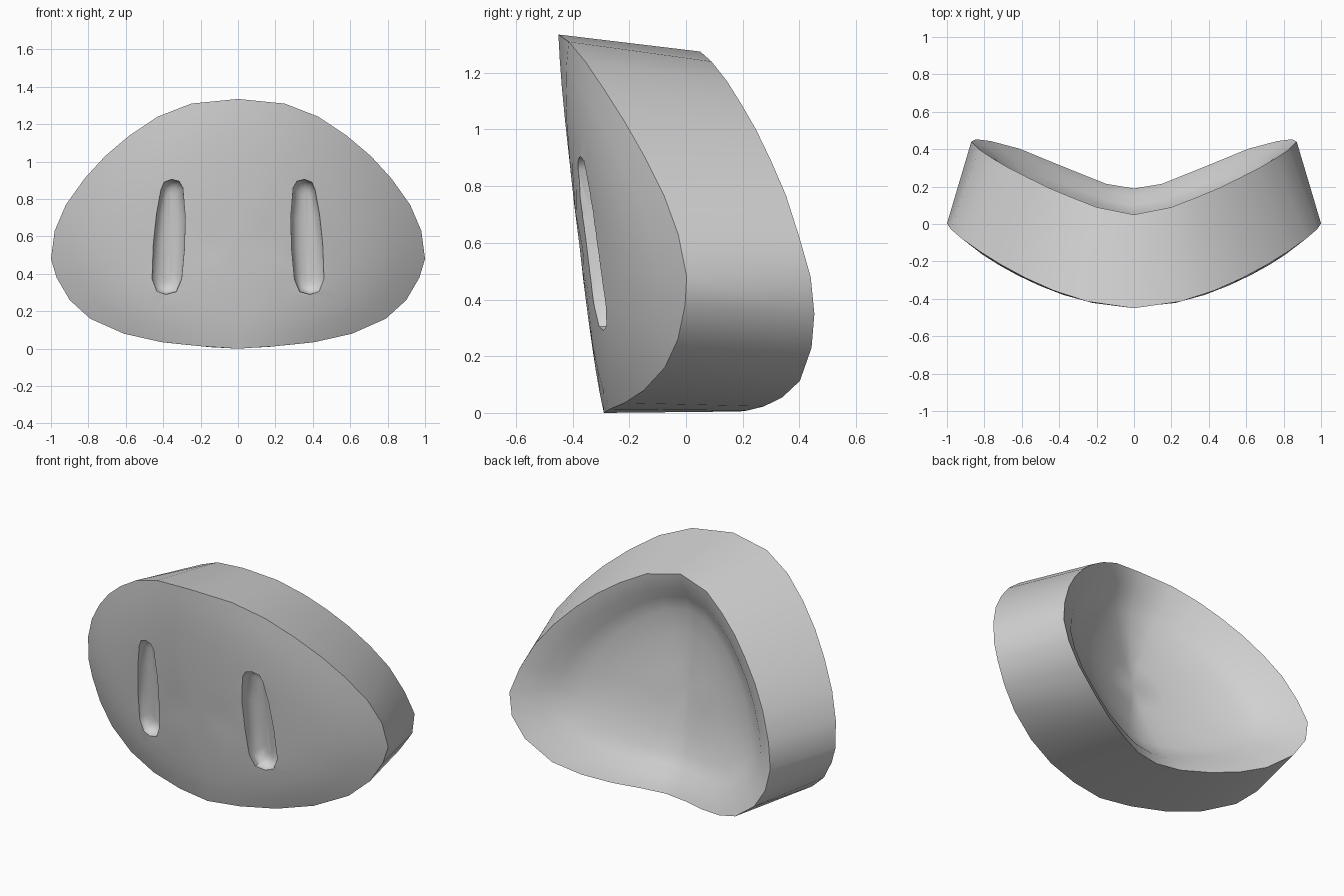
import bpy, bmesh, math

if "Cube" in bpy.data.objects:
    bpy.data.objects.remove(bpy.data.objects["Cube"])

grey = bpy.data.materials.new("matte_grey")
grey.diffuse_color = (0.65, 0.65, 0.65, 1)
grey.use_nodes = True
grey.node_tree.nodes["Principled BSDF"].inputs["Base Color"].default_value = grey.diffuse_color

# Right half outlines, from top centre round to bottom centre
FRONT = [(0, 1.335), (.25, 1.31), (.43, 1.24), (.58, 1.14), (.71, 1.03), (.82, .91),
         (.92, .77), (.98, .63), (1, .48), (.97, .38), (.90, .26), (.79, .16),
         (.61, .08), (.41, .035), (.20, .013), (0, 0)]
BACK = [(0, .05, 1.275), (.2, .09, 1.24), (.34, .145, 1.17), (.46, .195, 1.09),
        (.565, .247, 1.0), (.67, .30, .89), (.76, .353, .767), (.83, .40, .62),
        (.87, .44, .48), (.845, .453, .35), (.765, .443, .23), (.61, .402, .113),
        (.46, .34, .055), (.30, .275, .023), (.15, .215, .008), (0, .19, .005)]
MID_Z = 0.58


def front_y(x, z):
    return -0.29 - 0.12 * z + 0.35 * abs(x) ** 1.7


def back_y(x, z):
    return 0.19 - 0.11 * z + 0.36 * abs(x) ** 1.3


def mirrored(half):
    return half + [(-p[0], *p[1:]) for p in half[-2:0:-1]]


def bridge(bm, a, b):
    n = len(a)
    for i in range(n):
        bm.faces.new((a[i], a[(i + 1) % n], b[(i + 1) % n], b[i]))


def fan(bm, ring, co):
    c = bm.verts.new(co)
    for i in range(len(ring)):
        bm.faces.new((ring[i], ring[(i + 1) % len(ring)], c))


def make_object(name, bm):
    bmesh.ops.recalc_face_normals(bm, faces=bm.faces)
    me = bpy.data.meshes.new(name)
    bm.to_mesh(me)
    bm.free()
    me.materials.append(grey)
    ob = bpy.data.objects.new(name, me)
    bpy.context.collection.objects.link(ob)
    return ob


# Snout body: bulged front, tapering side wall, dished back
bm = bmesh.new()
front, back = mirrored(FRONT), mirrored(BACK)
rings = []
for s in (.2, .4, .6, .75, .88, 1):
    ring = []
    for x, z in front:
        px, pz = x * s, MID_Z + (z - MID_Z) * s
        bulge = (.015 + .07 * abs(px)) * (1 - s ** 4)
        ring.append(bm.verts.new((px, front_y(px, pz) - bulge, pz)))
    rings.append(ring)
fan(bm, rings[0], (0, front_y(0, MID_Z) - .015, MID_Z))
rings.append([bm.verts.new(p) for p in back])
# gently sloping lip followed by a shallow dish
for s, depth in ((.86, .03), (.77, .075), (.65, .105), (.45, .125), (.22, .135)):
    ring = []
    for x, y, z in back:
        px, pz = x * s, MID_Z + (z - MID_Z) * s
        k = max(0, (s - .45) / .55)
        py = back_y(px, pz) + (y - back_y(x, z)) * k - depth
        ring.append(bm.verts.new((px, py, pz)))
    rings.append(ring)
for a, b in zip(rings, rings[1:]):
    bridge(bm, a, b)
fan(bm, rings[-1], (0, back_y(0, MID_Z) - .137, MID_Z))
snout = make_object("snout", bm)

# Nostril slots, cut with a round-bottomed plug on each side
SLOT = [(.355, .905), (.395, .89), (.412, .85), (.437, .72), (.455, .56), (.463, .37),
        (.435, .305), (.385, .29), (.33, .305), (.302, .37), (.287, .53), (.282, .70),
        (.295, .86), (.315, .895)]
for side in (1, -1):
    bm = bmesh.new()
    loops = []
    for offset, sx, sz in ((-.15, 1, 1), (.01, 1, 1), (.035, .93, .975), (.055, .75, .93),
                           (.067, .5, .86), (.072, .22, .78)):
        loop = []
        for x, z in SLOT:
            px, pz = .372 + (x - .372) * sx, .6 + (z - .6) * sz
            loop.append(bm.verts.new((side * px, front_y(.372, pz) - .035 + offset, pz)))
        loops.append(loop)
    for a, b in zip(loops, loops[1:]):
        bridge(bm, a, b)
    for loop, off in ((loops[0], -.15), (loops[-1], .073)):
        fan(bm, loop, (side * .372, front_y(.372, .6) - .035 + off, .6))
    plug = make_object("nostril_cutter", bm)
    plug.hide_render = True
    bpy.context.view_layer.objects.active = snout
    mod = snout.modifiers.new("nostril", 'BOOLEAN')
    mod.operation = 'DIFFERENCE'
    mod.solver = 'EXACT'
    mod.object = plug
    bpy.ops.object.modifier_apply(modifier=mod.name)
    bpy.data.objects.remove(plug)

# Smooth faces with crisp rims
bpy.ops.object.select_all(action='DESELECT')
snout.select_set(True)
bpy.context.view_layer.objects.active = snout
bpy.ops.object.shade_smooth_by_angle(angle=math.radians(48))
